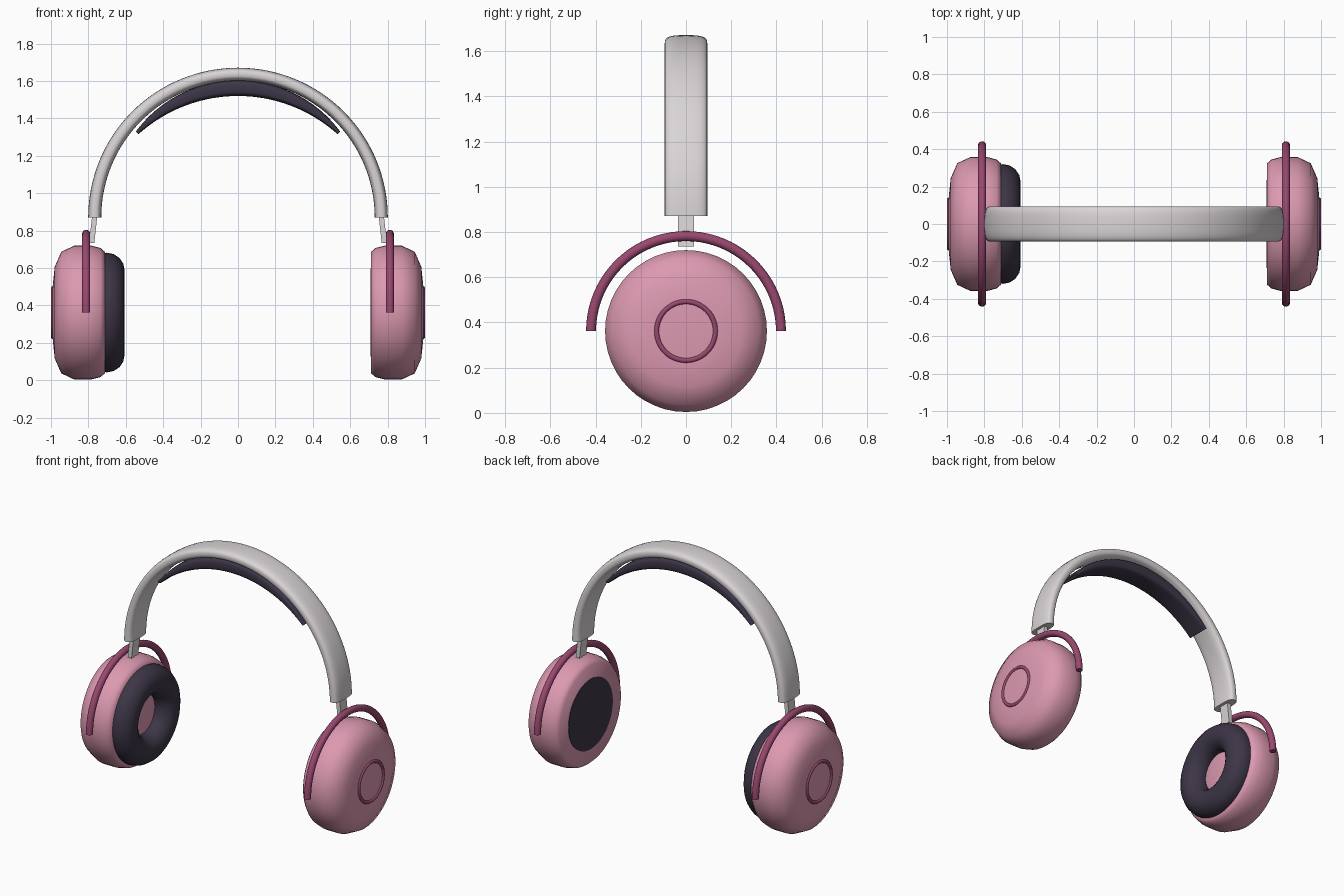
import bpy
import bmesh
from math import sin, cos, pi, radians
from mathutils import Vector

cube = bpy.data.objects.get("Cube")
if cube:
    bpy.data.objects.remove(cube, do_unlink=True)


def material(name, rgb):
    m = bpy.data.materials.new(name)
    m.use_nodes = True
    m.diffuse_color = (*rgb, 1)
    m.node_tree.nodes["Principled BSDF"].inputs["Base Color"].default_value = (*rgb, 1)
    return m


PINK = material("soft pink", (0.72, 0.32, 0.44))
BERRY = material("berry", (0.32, 0.065, 0.16))
SILVER = material("warm silver", (0.70, 0.66, 0.67))
DARK = material("dark plum", (0.046, 0.036, 0.062))

CUP_Z = 0.362    # height of the ear cup axis
ARCH_Z = 0.87    # centre of the headband arch


def loft(name, rings, mat, cyclic=False, angle=45):
    """Skin a list of closed rings; cap both ends unless cyclic."""
    bm = bmesh.new()
    loops = [[bm.verts.new(p) for p in ring] for ring in rings]
    n = len(loops[0])
    pairs = list(zip(loops, loops[1:]))
    if cyclic:
        pairs.append((loops[-1], loops[0]))
    for a, b in pairs:
        for i in range(n):
            j = (i + 1) % n
            bm.faces.new((a[i], a[j], b[j], b[i]))
    if not cyclic:
        bm.faces.new(loops[0])
        bm.faces.new(loops[-1])
    bmesh.ops.recalc_face_normals(bm, faces=bm.faces)
    mesh = bpy.data.meshes.new(name)
    bm.to_mesh(mesh)
    bm.free()
    mesh.materials.append(mat)
    obj = bpy.data.objects.new(name, mesh)
    bpy.context.collection.objects.link(obj)
    bpy.ops.object.select_all(action="DESELECT")
    obj.select_set(True)
    bpy.context.view_layer.objects.active = obj
    bpy.ops.object.shade_smooth_by_angle(angle=radians(angle))
    return obj


def circle_x(x, r, n=48):
    """Ring of radius r around the ear cup axis."""
    return [Vector((x, r * cos(2 * pi * i / n), CUP_Z + r * sin(2 * pi * i / n)))
            for i in range(n)]


def tube_arc(name, x, radius, tube, start, end, steps, mat, cyclic=False):
    """Round tube bent around the ear cup axis."""
    rings = []
    for k in range(steps if cyclic else steps + 1):
        a = start + (end - start) * k / steps
        ring = []
        for i in range(16):
            b = 2 * pi * i / 16
            r = radius + tube * cos(b)
            ring.append(Vector((x + tube * sin(b), r * cos(a), CUP_Z + r * sin(a))))
        rings.append(ring)
    return loft(name, rings, mat, cyclic)


def arch(name, half_angle, half_width, shape, mat, steps=64, power=3.0):
    """Sweep a rounded section over the head; shape(t) gives radius and half thickness."""
    rings = []
    for k in range(steps + 1):
        t = 2 * k / steps - 1
        a = t * half_angle
        radius, thick = shape(t)
        ring = []
        for i in range(32):
            b = 2 * pi * i / 32
            c, s = cos(b), sin(b)
            y = half_width * abs(c) ** (2 / power) * (1 if c > 0 else -1)
            r = radius + thick * abs(s) ** (2 / power) * (1 if s > 0 else -1)
            ring.append(Vector((r * sin(a), y, ARCH_Z + r * cos(a))))
        rings.append(ring)
    return loft(name, rings, mat)


# Headband and its tapering inner pad
arch("headband", pi / 2, 0.094, lambda t: (0.766, 0.035), SILVER)
arch("headband_pad", radians(50), 0.078,
     lambda t: (0.692 + 0.012 * t * t, 0.042 - 0.032 * t * t), DARK, 40, 4.0)

# Ear cup outline: distance from the centre plane, radius
CUP = [(0.712, 0.325), (0.735, 0.345), (0.785, 0.358), (0.875, 0.358),
       (0.945, 0.325), (0.98, 0.245), (0.991, 0.14)]

for side, s in (("left", 1), ("right", -1)):
    loft(side + "_ear_cup", [circle_x(s * x, r) for x, r in CUP], PINK, angle=50)
    tube_arc(side + "_cup_ring", s * 0.989, 0.130, 0.011, 0, 2 * pi, 48, BERRY, True)
    tube_arc(side + "_yoke", s * 0.812, 0.420, 0.022, 0, pi, 40, BERRY)
    # Flat stem, leaning outward towards the cup
    stem = []
    for x, z in ((0.782, 0.735), (0.765, 0.89)):
        stem.append([Vector((s * (x + dx), dy, z)) for dx, dy in
                     ((-0.014, -0.036), (0.014, -0.036), (0.014, 0.036), (-0.014, 0.036))])
    loft(side + "_stem", stem, SILVER, angle=30)

# Ring cushion on the right cup, flat speaker cover on the left cup
tube_arc("right_ear_cushion", -0.701, 0.225, 0.095, 0, 2 * pi, 48, DARK, True)
loft("left_speaker_cover", [circle_x(0.709, 0.235), circle_x(0.716, 0.235)], DARK)
